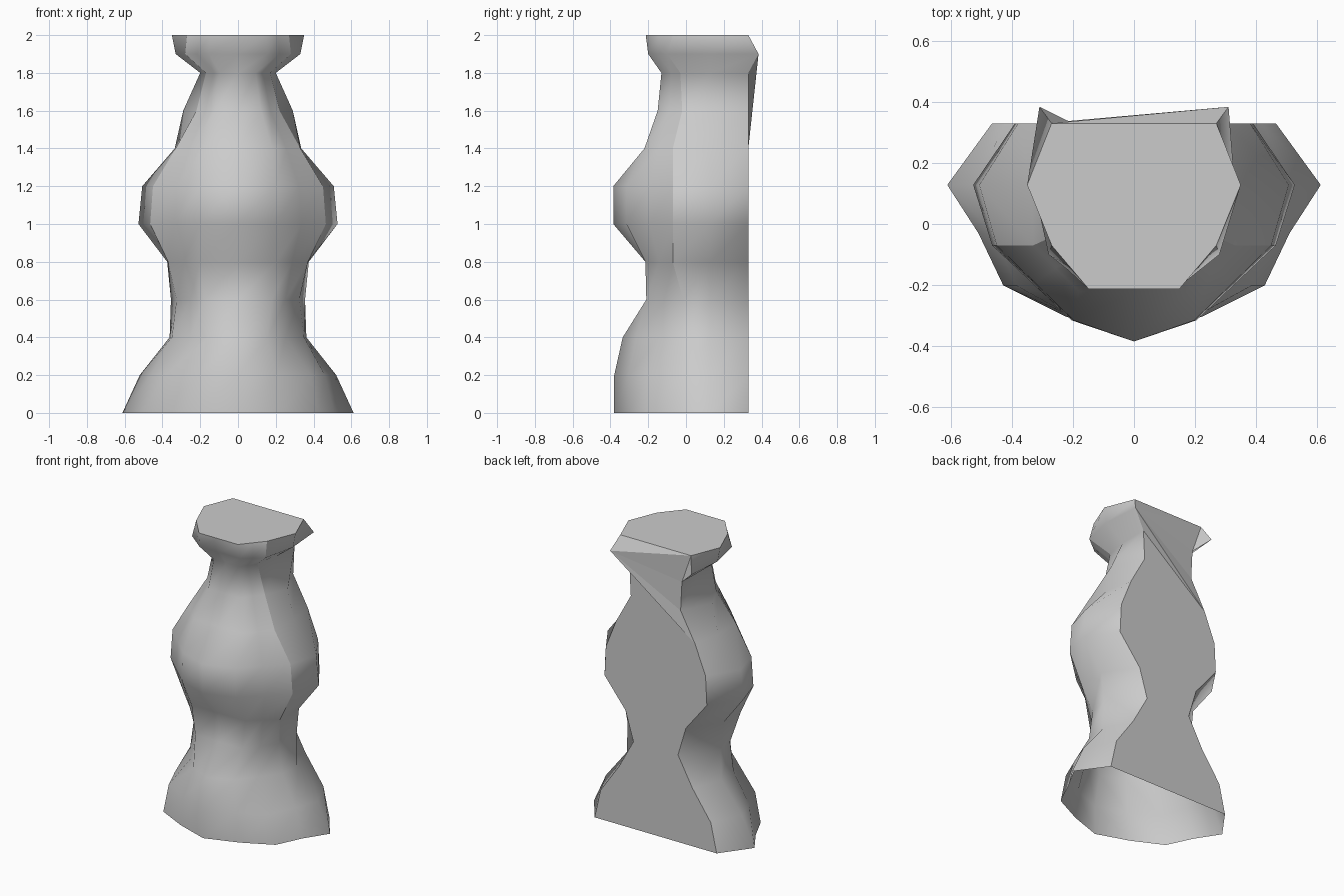
import bpy, bmesh

if "Cube" in bpy.data.objects:
    bpy.data.objects.remove(bpy.data.objects["Cube"])

# Levels: z, front y, corner x, corner y, widest x, back x, back y
LEVELS = [
    (0.0, -0.38, 0.51, -0.03, 0.612, 0.465, 0.33),
    (0.2, -0.38, 0.46, -0.03, 0.52, 0.42, 0.33),
    (0.4, -0.335, 0.35, -0.02, 0.362, 0.28, 0.33),
    (0.6, -0.21, 0.325, -0.015, 0.355, 0.17, 0.33),
    (0.8, -0.215, 0.37, -0.07, 0.375, 0.23, 0.33),
    (1.0, -0.385, 0.465, -0.07, 0.527, 0.39, 0.33),
    (1.2, -0.385, 0.45, -0.07, 0.507, 0.38, 0.33),
    (1.4, -0.22, 0.33, -0.07, 0.335, 0.30, 0.33),
    (1.6, -0.15, 0.22, -0.02, 0.29, 0.19, 0.33),
    (1.8, -0.13, 0.17, -0.03, 0.20, 0.20, 0.33),
    (1.9, -0.20, 0.28, -0.10, 0.33, 0.31, 0.384),
    (2.0, -0.213, 0.27, -0.07, 0.35, 0.27, 0.33),
]


def section(z, yf, xc, yc, xo, xb, yb):
    """Mirrored outline, from back left round the front to back right."""
    f, k = (0.55, 0.0) if yf > -0.25 else (0.44, 0.22)
    p1 = (f * xc, yf + k * (yc - yf))
    p2 = ((p1[0] + xc) / 2, (p1[1] + yc) / 2)      # straight to the corner
    if z < 0.3:                                    # rounder at the base
        p2 = (0.84 * xc, yf + 0.51 * (yc - yf))
    half = [p1, p2, (xc, yc), (xo, 0.128), (xb, yb)]
    pts = [(-x, y) for x, y in reversed(half)] + [(0, yf)] + half
    return [(x, y, z) for x, y in pts]


bm = bmesh.new()
rings = [[bm.verts.new(p) for p in section(*lv)] for lv in LEVELS]

# Curved wall
for lo, hi in zip(rings, rings[1:]):
    for i in range(len(lo) - 1):
        bm.faces.new((lo[i], lo[i + 1], hi[i + 1], hi[i])).smooth = True

# Flat top; the bottom stays open
panels = [bm.faces.new(rings[-1])]

# Flat back panel, folded behind the neck
L = [r[0] for r in rings]
R = [r[-1] for r in rings]
panels.append(bm.faces.new(R[:10] + L[7::-1]))
panels.append(bm.faces.new((L[11], L[9], L[10])))
fan = [R[11], L[11], L[9], L[8], L[7], R[9]]
panels += [bm.faces.new((R[10], a, b)) for a, b in zip(fan, fan[1:])]

# Sharp panel borders and side creases
for f in panels:
    for e in f.edges:
        e.smooth = False
for lo, hi in list(zip(rings, rings[1:]))[3:]:
    for i in (2, 8):
        bm.edges.get((lo[i], hi[i])).smooth = False

bm.normal_update()
mesh = bpy.data.meshes.new("torso_shell")
bm.to_mesh(mesh)
bm.free()
obj = bpy.data.objects.new("torso_shell", mesh)
bpy.context.collection.objects.link(obj)
